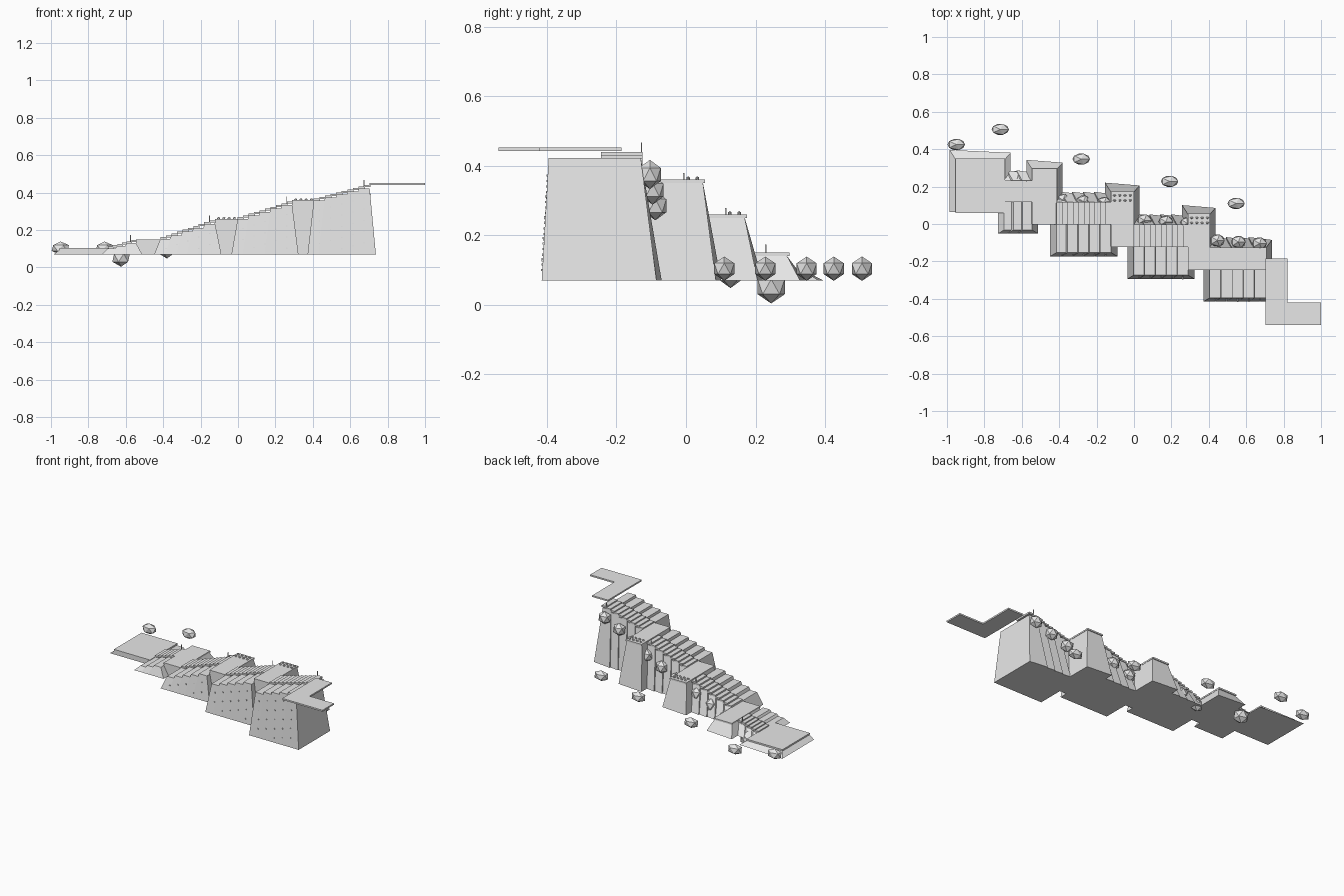
import bpy, bmesh

if "Cube" in bpy.data.objects:
    bpy.data.objects.remove(bpy.data.objects["Cube"])

stone = bpy.data.materials.new("pale_grey")
stone.diffuse_color = (0.8, 0.8, 0.8, 1)
stone.use_nodes = True
stone.node_tree.nodes["Principled BSDF"].inputs["Base Color"].default_value = stone.diffuse_color

GROUND = 0.07


def finish(bm, name):
    bmesh.ops.recalc_face_normals(bm, faces=bm.faces)
    me = bpy.data.meshes.new(name)
    bm.to_mesh(me)
    bm.free()
    me.materials.append(stone)
    ob = bpy.data.objects.new(name, me)
    bpy.context.collection.objects.link(ob)
    return ob


def add_hexa(bm, bottom, top):
    """Solid between two four-cornered rings."""
    b = [bm.verts.new(v) for v in bottom]
    t = [bm.verts.new(v) for v in top]
    bm.faces.new(b[::-1])
    bm.faces.new(t)
    for i in range(4):
        j = (i + 1) % 4
        bm.faces.new((b[i], b[j], t[j], t[i]))


def ring(x0, x1, y0, y1, z, slant=0.0):
    return [(x0, y0, z), (x1, y0, z), (x1, y1 - slant, z), (x0, y1, z)]


def add_box(bm, x0, x1, y0, y1, z0, z1):
    add_hexa(bm, ring(x0, x1, y0, y1, z0), ring(x0, x1, y0, y1, z1))


def add_terrain(bm, x0, x1, y0, y1, z, side=0.033, front=0.02, back=0.06, slant=0.015):
    """Battered earth block: wider at the foot, skewed at the back."""
    add_hexa(bm, ring(x0 - side, x1 + side, y0 - front, y1 + back, GROUND, slant),
             ring(x0, x1, y0, y1, z))


def add_bush(bm, x, y, z, rx, ry, rz):
    r = bmesh.ops.create_icosphere(bm, subdivisions=1, radius=1)
    for v in r["verts"]:
        v.co = (x + v.co.x * rx, y + v.co.y * ry, z + v.co.z * rz)


# Stair flights: x0, x1, front of steps, back of steps, z start, z end, steps
flights = [
    (-0.695, -0.545, 0.118, 0.232, 0.105, 0.147, 6),
    (-0.415, -0.122, -0.003, 0.117, 0.152, 0.252, 10),
    (-0.002, 0.290, -0.124, -0.003, 0.260, 0.352, 10),
    (0.405, 0.704, -0.245, -0.125, 0.360, 0.440, 10),
]
for k, (x0, x1, y0, y1, z0, z1, n) in enumerate(flights, 1):
    steps, wall = bmesh.new(), bmesh.new()
    pipes, posts = bmesh.new(), bmesh.new()
    w, r = (x1 - x0) / n, (z1 - z0) / n
    for i in range(n):
        top = z0 + r * (i + 1)
        add_box(steps, x0 + w * i, x0 + w * (i + 1) + 0.004, y0, y1, top - 0.011, top)
    for i in range(0, n, 2):
        xa = x0 + w * i
        top = z0 + r * (i + 1) - 0.010
        yf = y0 - 0.15
        add_terrain(wall, xa, xa + 2 * w, yf, y1 - 0.005, top)
        # Drain pipes in the retaining wall
        z = top - 0.05
        while z > GROUND + 0.03:
            yy = yf - 0.02 * (top - z) / (top - GROUND)
            add_box(pipes, xa + w - 0.003, xa + w + 0.003, yy - 0.004, yy + 0.01,
                    z - 0.003, z + 0.003)
            z -= 0.06
    # Slim marker posts at the back of the flight
    px = x1 - 0.03
    add_box(posts, px - 0.002, px + 0.002, y1 - 0.005, y1 - 0.001, z1 - 0.012, z1 + 0.027)
    finish(steps, f"stair_steps_{k}")
    finish(wall, f"flight_terraces_{k}")
    finish(posts, f"marker_post_{k}")
    if len(pipes.verts):
        finish(pipes, f"drain_pipes_{k}")
    else:
        pipes.free()

# Landings: x0, x1, y0, y1, top z
landings = [
    (-0.955, -0.690, 0.060, 0.350, 0.105),
    (-0.545, -0.412, -0.003, 0.297, 0.150),
    (-0.124, -0.001, -0.124, 0.175, 0.260),
    (0.288, 0.405, -0.245, 0.055, 0.360),
]
for k, (x0, x1, y0, y1, z) in enumerate(landings):
    bm = bmesh.new()
    add_terrain(bm, x0 + 0.002, x1 - 0.002, y0 + 0.003, y1 - 0.006, z - 0.010, front=0.0, back=0.052)
    finish(bm, f"landing_terrain_{k}")
    bm = bmesh.new()
    add_box(bm, x0, x1, y0, y1, z - 0.010, z)
    finish(bm, f"landing_paving_{k}")
    # Low planting beads on the two middle landings
    if k >= 2:
        bm = bmesh.new()
        for i in range(4):
            for j in range(2):
                add_bush(bm, x0 + 0.02 + i * 0.028, y1 - 0.022 - 0.027 * j, z + 0.003,
                         0.009, 0.006, 0.007)
        finish(bm, f"planter_beads_{k}")

# L-shaped top walkway
bm = bmesh.new()
outline = [(0.704, -0.54), (1.0, -0.54), (1.0, -0.42), (0.82, -0.42), (0.82, -0.185), (0.704, -0.185)]
f = bm.faces.new([bm.verts.new((x, y, 0.442)) for x, y in outline])
ext = bmesh.ops.extrude_face_region(bm, geom=[f])
for v in ext["geom"]:
    if isinstance(v, bmesh.types.BMVert):
        v.co.z += 0.010
finish(bm, "top_walkway")

# Faceted shrubs on the rear slopes
bm = bmesh.new()
add_bush(bm, -0.625, 0.245, 0.052, 0.052, 0.046, 0.048)
rows = [(-0.38, 0.11, 0.128, 0.09, 0.043), (0.055, 0.115, 0.020, 0.18, 0.045),
        (0.445, 0.113, -0.088, 0.285, 0.045)]
for x, dx, y, z, dz in rows:
    for i in range(3):
        add_bush(bm, x + dx * i, y - 0.008 * i, z + dz * i, 0.044, 0.037, 0.042)
finish(bm, "slope_shrubs")

# Row of ground shrubs behind the hill
bm = bmesh.new()
for x, y in [(-0.95, 0.425), (-0.715, 0.506), (-0.282, 0.347), (0.19, 0.228), (0.546, 0.11)]:
    add_bush(bm, x, y, 0.104, 0.052, 0.034, 0.035)
finish(bm, "ground_shrubs")
